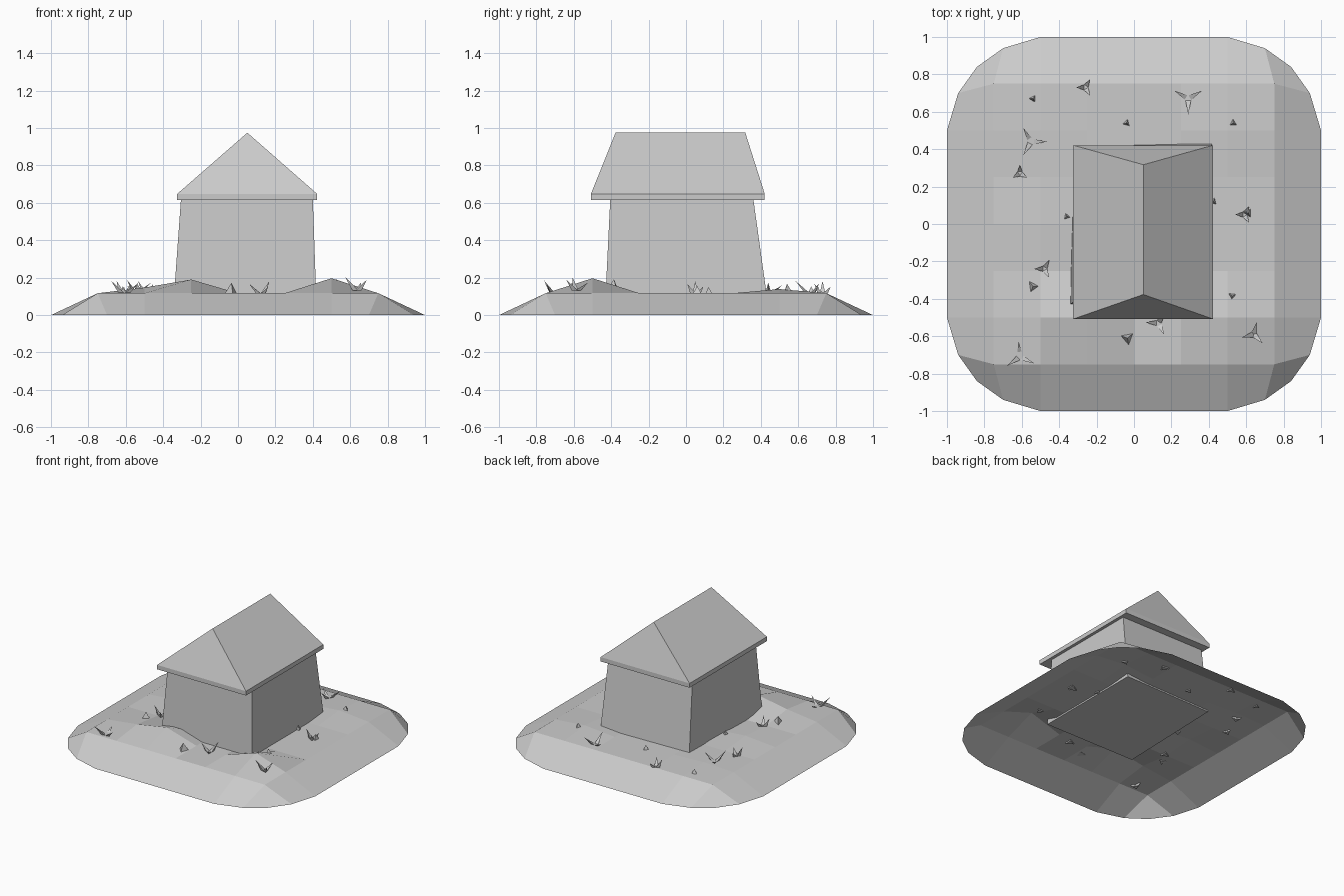
import bpy, bmesh, math
from mathutils import Vector, Matrix

if "Cube" in bpy.data.objects:
    bpy.data.objects.remove(bpy.data.objects["Cube"])

STEP = 0.25
BASE = 0.117
# raised grid points of the ground: (x, y) -> extra height
BUMPS = {(0.5, -0.5): 0.08, (-0.25, -0.5): 0.073, (-0.5, -0.5): 0.03,
         (-0.5, 0.0): 0.02, (0.5, 0.5): 0.022, (-0.5, 0.5): 0.01}


def height(x, y):
    extra = sum(h * max(0, 1 - abs(x - bx) / STEP) * max(0, 1 - abs(y - by) / STEP)
                for (bx, by), h in BUMPS.items())
    return BASE + extra


def finish(bm, name):
    bmesh.ops.recalc_face_normals(bm, faces=bm.faces)
    mesh = bpy.data.meshes.new(name)
    bm.to_mesh(mesh)
    bm.free()
    obj = bpy.data.objects.new(name, mesh)
    bpy.context.collection.objects.link(obj)
    return obj


def loft(name, rings):
    """Closed solid through rings of equal point count."""
    bm = bmesh.new()
    vs = [[bm.verts.new(p) for p in ring] for ring in rings]
    n = len(vs[0])
    for a, b in zip(vs, vs[1:]):
        for i in range(n):
            bm.faces.new((a[i], a[(i + 1) % n], b[(i + 1) % n], b[i]))
    bm.faces.new(vs[0])
    bm.faces.new(vs[-1])
    bmesh.ops.remove_doubles(bm, verts=bm.verts, dist=1e-4)
    return finish(bm, name)


def rect(x0, x1, y0, y1, z):
    return [(x0, y0, z), (x1, y0, z), (x1, y1, z), (x0, y1, z)]


# ground: open grid sheet with rounded corners and a sloping rim
bm = bmesh.new()
bmesh.ops.create_grid(bm, x_segments=8, y_segments=8, size=1)
for v in bm.verts:
    x, y = v.co.x, v.co.y
    ax, ay = abs(x), abs(y)
    if max(ax, ay) > 0.9:
        if min(ax, ay) > 0.9:
            ax = ay = 0.84
        elif min(ax, ay) > 0.7:
            ax, ay = (0.94, 0.70) if ax > ay else (0.70, 0.94)
        v.co = (math.copysign(ax, x), math.copysign(ay, y), 0)
    else:
        v.co.z = height(x, y)
ground = finish(bm, "ground")
if ground.data.polygons[20].normal.z < 0:
    ground.data.flip_normals()

# walls: slightly tapered and uneven at the foot
loft("walls", [
    [(-0.342, -0.43, 0.105), (0.418, -0.43, 0.105), (0.418, 0.432, 0.105), (-0.318, 0.415, 0.105)],
    rect(-0.305, 0.40, -0.405, 0.36, 0.62)])

# roof: eave slab rising to a short ridge
ridge = [(0.05, -0.377, 0.975)] * 2 + [(0.05, 0.317, 0.975)] * 2
bm = bmesh.new()
low = [bm.verts.new(p) for p in rect(-0.325, 0.423, -0.508, 0.421, 0.615)]
mid = [bm.verts.new(p) for p in rect(-0.325, 0.423, -0.508, 0.421, 0.648)]
f, b = bm.verts.new(ridge[0]), bm.verts.new(ridge[2])
bm.faces.new(low)
for i in range(4):
    j = (i + 1) % 4
    bm.faces.new((low[i], low[j], mid[j], mid[i]))
bm.faces.new((mid[0], mid[1], f))
bm.faces.new((mid[1], mid[2], b, f))
bm.faces.new((mid[2], mid[3], b))
bm.faces.new((mid[3], mid[0], f, b))
finish(bm, "roof")


def spike(bm, base, tip, radius, angle):
    """Three-sided pyramid from base centre to tip."""
    ring = [bm.verts.new(base + Vector((math.cos(angle + k * 2.0944), math.sin(angle + k * 2.0944), 0)) * radius)
            for k in range(3)]
    top = bm.verts.new(tip)
    bm.faces.new(ring)
    for k in range(3):
        bm.faces.new((ring[k], ring[(k + 1) % 3], top))


# grass tufts: three blades leaning outwards (x, y, first blade angle, reach)
TUFTS = [(0.29, 0.67, 150, .085), (-0.55, 0.44, 120, .085), (-0.61, -0.71, 95, .085),
         (0.64, -0.59, 75, .07), (0.13, -0.53, -63, .07), (-0.26, 0.73, 60, .05),
         (-0.61, 0.27, 90, .045), (-0.48, -0.24, 60, .055), (0.59, 0.05, 60, .05)]
bm = bmesh.new()
for x, y, deg, reach in TUFTS:
    z = height(x, y)
    for k in range(3):
        a = math.radians(deg + 120 * k)
        out = Vector((math.cos(a), math.sin(a), 0))
        base = Vector((x, y, z - 0.008)) + out * 0.01
        tip = Vector((x, y, z + (0.035, 0.065, 0.05)[k])) + out * reach
        spike(bm, base, tip, 0.019, a)
finish(bm, "grass_tufts")

# pebbles: small three-sided pyramids (x, y, radius)
PEBBLES = [(-0.54, 0.67, .025), (-0.04, 0.54, .026), (0.53, 0.54, .026), (-0.36, 0.04, .024),
           (-0.54, -0.335, .034), (0.525, -0.385, .028), (-0.035, -0.61, .038),
           (0.61, 0.06, .03), (0.425, 0.12, .025)]
bm = bmesh.new()
for i, (x, y, r) in enumerate(PEBBLES):
    z = height(x, y)
    spike(bm, Vector((x, y, z - 0.008)), Vector((x, y, z + r * 1.3)), r, 1.0 + i * 0.3)
finish(bm, "pebbles")
